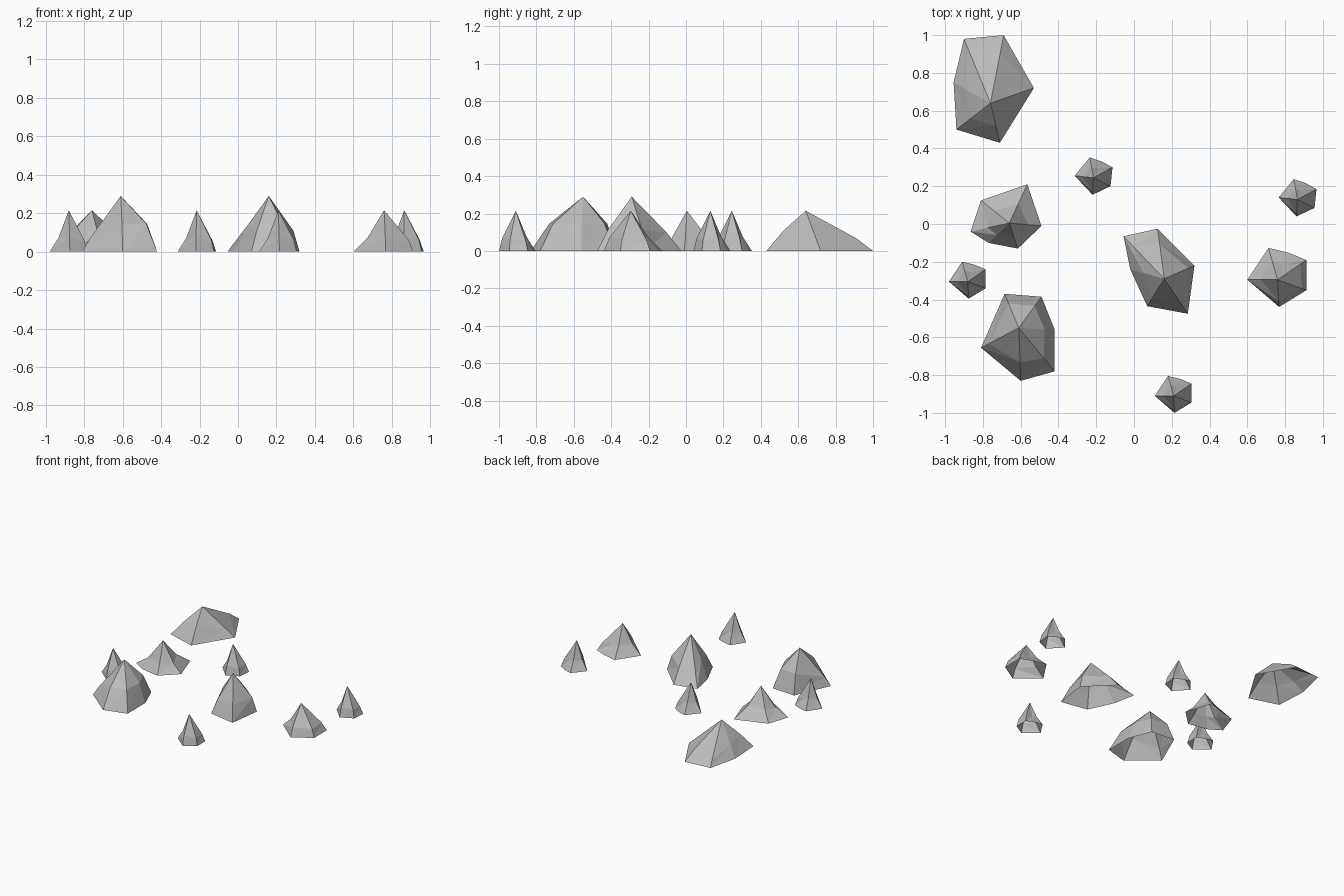
import bpy
from math import cos, sin, radians
from mathutils import Vector

default_cube = bpy.data.objects.get("Cube")
if default_cube:
    bpy.data.objects.remove(default_cube, do_unlink=True)

# One plain grey stone material
stone = bpy.data.materials.new("grey_stone")
stone.use_nodes = True
grey = (0.5, 0.5, 0.5, 1)
stone.diffuse_color = grey
stone.node_tree.nodes["Principled BSDF"].inputs["Base Color"].default_value = grey


def make_rock(name, peak, outline, pull, shoulder):
    """Faceted, open-bottomed rock: ground outline, shoulder ring, single peak.

    pull is how far out each shoulder corner sits between peak and outline,
    shoulder is the height of each shoulder corner.
    """
    top = Vector(peak)
    axis = top.to_2d()
    count = len(outline)
    ground = [Vector((x, y, 0)) for x, y in outline]
    ring = []
    for corner, factor, height in zip(ground, pull, shoulder):
        spot = axis.lerp(corner.to_2d(), factor)
        ring.append(Vector((spot.x, spot.y, height)))
    faces = []
    for i in range(count):
        j = (i + 1) % count
        # outlines run clockwise, so faces are wound to point outwards
        faces.append((j, i, count + i))
        faces.append((j, count + i, count + j))
        faces.append((count + j, count + i, count * 2))
    mesh = bpy.data.meshes.new(name)
    mesh.from_pydata(ground + ring + [top], [], faces)
    mesh.materials.append(stone)
    mesh.update()
    rock = bpy.data.objects.new(name, mesh)
    bpy.context.collection.objects.link(rock)
    return rock


# Large boulders
make_rock(
    "back_boulder", (-.76, .64, .215),
    [(-.9, .98), (-.69, 1), (-.53, .72), (-.71, .43), (-.94, .5), (-.955, .75)],
    pull=[.86, .74, .72, .56, .58, .68],
    shoulder=[.04, .07, .06, .11, .1, .08])
make_rock(
    "front_boulder", (-.61, -.55, .29),
    [(-.685, -.37), (-.49, -.385), (-.42, -.56), (-.42, -.78), (-.6, -.83), (-.81, -.655)],
    pull=[.72, .7, .72, .7, .65, .8],
    shoulder=[.145, .145, .145, .145, .145, .07])
make_rock(
    "centre_boulder", (.16, -.29, .29),
    [(-.055, -.065), (.125, -.025), (.32, -.22), (.285, -.475), (.07, -.435), (-.02, -.24)],
    pull=[.77, .7, .8, .7, .72, .6],
    shoulder=[.06, .1, .11, .11, .1, .14])
make_rock(
    "low_boulder", (-.66, .005, .215),
    [(-.865, -.04), (-.81, .125), (-.565, .21), (-.49, -.01), (-.615, -.13), (-.77, -.1)],
    pull=[.55, .55, .5, .6, .6, .6],
    shoulder=[.06, .07, .08, .06, .07, .07])

# Pointed stones share one outline that is turned and widened
pebble = [(-.1, 0), (-.03, .105), (.035, .09), (.095, .065), (.095, -.035), (.005, -.09)]


def pointed_stone(name, x, y, size=1, turn=0):
    c, s = cos(radians(turn)) * size, sin(radians(turn)) * size
    outline = [(x + c * u - s * v, y + s * u + c * v) for u, v in pebble]
    make_rock(name, (x, y, .215), outline,
              pull=[.55, .55, .55, .8, .85, .8],
              shoulder=[.07, .075, .07, .06, .06, .07])


pointed_stone("wide_stone", .76, -.295, size=1.6)
pointed_stone("small_stone_front", .21, -.91)
pointed_stone("small_stone_left", .865, .13, turn=-6)
pointed_stone("small_stone_back", -.215, .245, turn=-6)
pointed_stone("small_stone_right", -.88, -.305)
